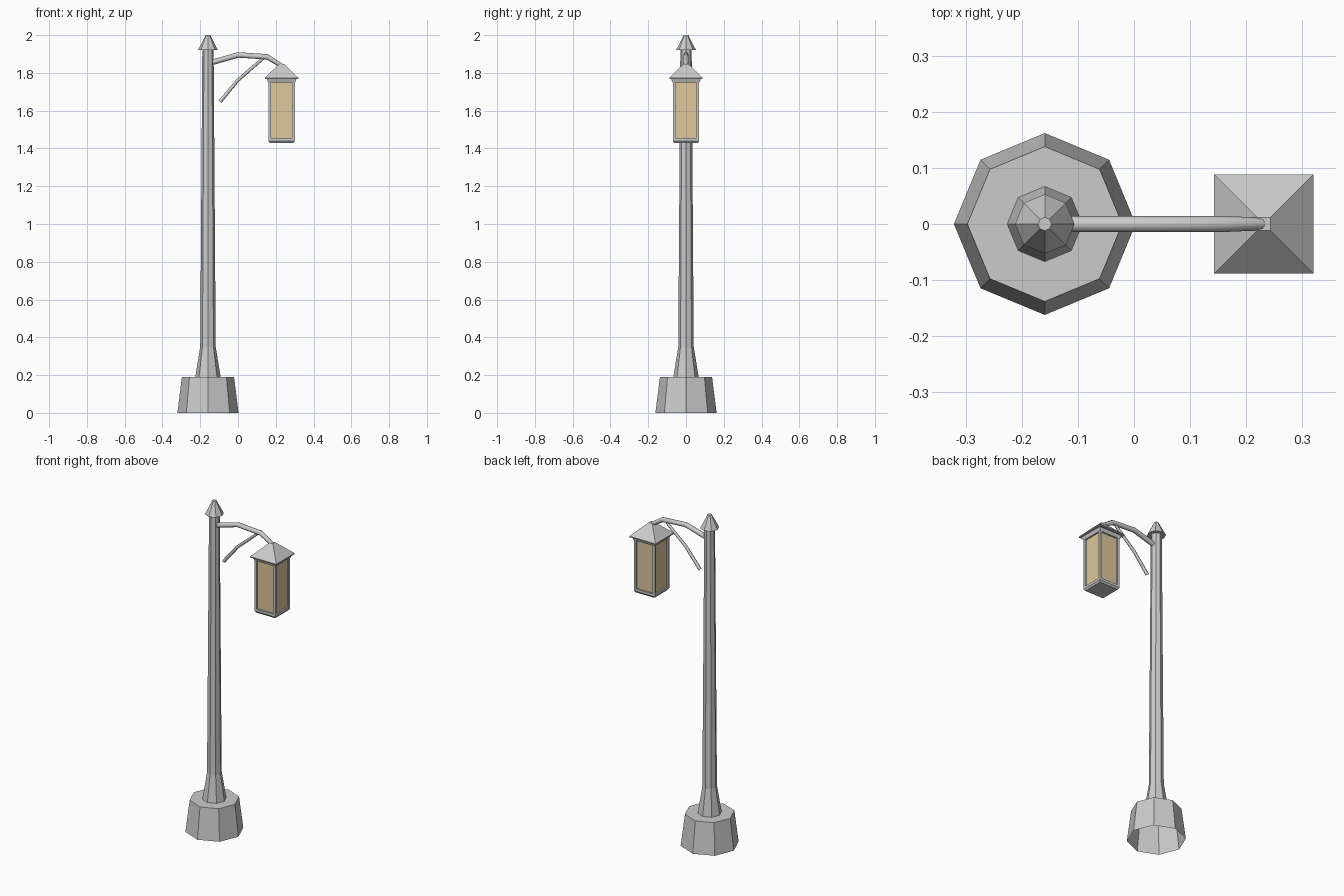
import bpy, bmesh, math
from mathutils import Vector

if "Cube" in bpy.data.objects:
    bpy.data.objects.remove(bpy.data.objects["Cube"])

PX, LX = -0.159, 0.231      # axis of the post and of the lantern


def finish(name, rings, cap_start=True, cap_end=True, smooth=False, mat=None):
    """Bridge a list of vertex rings into one mesh object."""
    bm = bmesh.new()
    loops = [[bm.verts.new(p) for p in ring] for ring in rings]
    n = len(loops[0])
    for a, b in zip(loops, loops[1:]):
        for i in range(n):
            j = (i + 1) % n
            bm.faces.new((a[i], a[j], b[j], b[i]))
    if cap_start:
        bm.faces.new(loops[0][::-1])
    if cap_end:
        bm.faces.new(loops[-1])
    me = bpy.data.meshes.new(name)
    bm.to_mesh(me)
    bm.free()
    ob = bpy.data.objects.new(name, me)
    bpy.context.collection.objects.link(ob)
    if mat:
        me.materials.append(mat)
    if smooth:
        bpy.ops.object.select_all(action='DESELECT')
        bpy.context.view_layer.objects.active = ob
        ob.select_set(True)
        bpy.ops.object.shade_smooth_by_angle(angle=math.radians(50))
    return ob


def turned(name, profile, cx, **kw):
    """Octagonal part from (radius, z) pairs."""
    return finish(name, [[(cx + r * math.cos(k * math.pi / 4), r * math.sin(k * math.pi / 4), z)
                          for k in range(8)] for r, z in profile], **kw)


def square(name, profile, cx=LX, cy=0, **kw):
    """Square part from (half width, z) pairs."""
    corners = [(-1, -1), (1, -1), (1, 1), (-1, 1)]
    return finish(name, [[(cx + h * u, cy + h * v, z) for u, v in corners]
                         for h, z in profile], **kw)


def tube(name, path, sides=8):
    """Round bar along (x, z, radius) points in the y = 0 plane."""
    pts = [Vector((x, 0, z)) for x, z, r in path]
    rings = []
    for i, p in enumerate(pts):
        t = (pts[min(i + 1, len(pts) - 1)] - pts[max(i - 1, 0)]).normalized()
        up = Vector((-t.z, 0, t.x))
        rings.append([p + path[i][2] * (Vector((0, -1, 0)) * math.cos(a) + up * math.sin(a))
                      for a in (2 * math.pi * k / sides for k in range(sides))][::-1])
    ob = finish(name, rings, smooth=True)
    bm = bmesh.new()
    bm.from_mesh(ob.data)
    bmesh.ops.recalc_face_normals(bm, faces=bm.faces)
    bm.to_mesh(ob.data)
    bm.free()


# Base (open underneath), post and cap
turned("base", [(0.162, 0), (0.138, 0.19)], PX, cap_start=False)
turned("post", [(0.067, 0.19), (0.041, 0.35), (0.030, 1.925)], PX, cap_start=False)
turned("post_cap", [(0.053, 1.92), (0.012, 2.0)], PX)

# Curved arm and its brace
tube("arm", [(-0.14, 1.855, 0.0145), (0.0, 1.895, 0.0145), (0.155, 1.885, 0.0145), (0.235, 1.835, 0.011)])
tube("brace", [(-0.095, 1.648, 0.010), (0.0, 1.762, 0.009), (0.13, 1.875, 0.008)])

# Lantern: roof, collar, tray and corner bars
square("lantern_roof", [(0.0885, 1.768), (0.0885, 1.774), (0.012, 1.848)])
square("lantern_collar", [(0.071, 1.748), (0.078, 1.768)])
square("lantern_tray", [(0.063, 1.43), (0.070, 1.44), (0.070, 1.455)])
for sx in (-1, 1):
    for sy in (-1, 1):
        square("lantern_bar", [(0.007, 1.45), (0.007, 1.75)], LX + sx * 0.063, sy * 0.063)

# Glowing glass
glass = bpy.data.materials.new("glass")
glass.diffuse_color = (0.73, 0.58, 0.33, 1)
glass.use_nodes = True
glass.node_tree.nodes["Principled BSDF"].inputs["Base Color"].default_value = glass.diffuse_color
square("lantern_glass", [(0.061, 1.452), (0.061, 1.75)], mat=glass)
